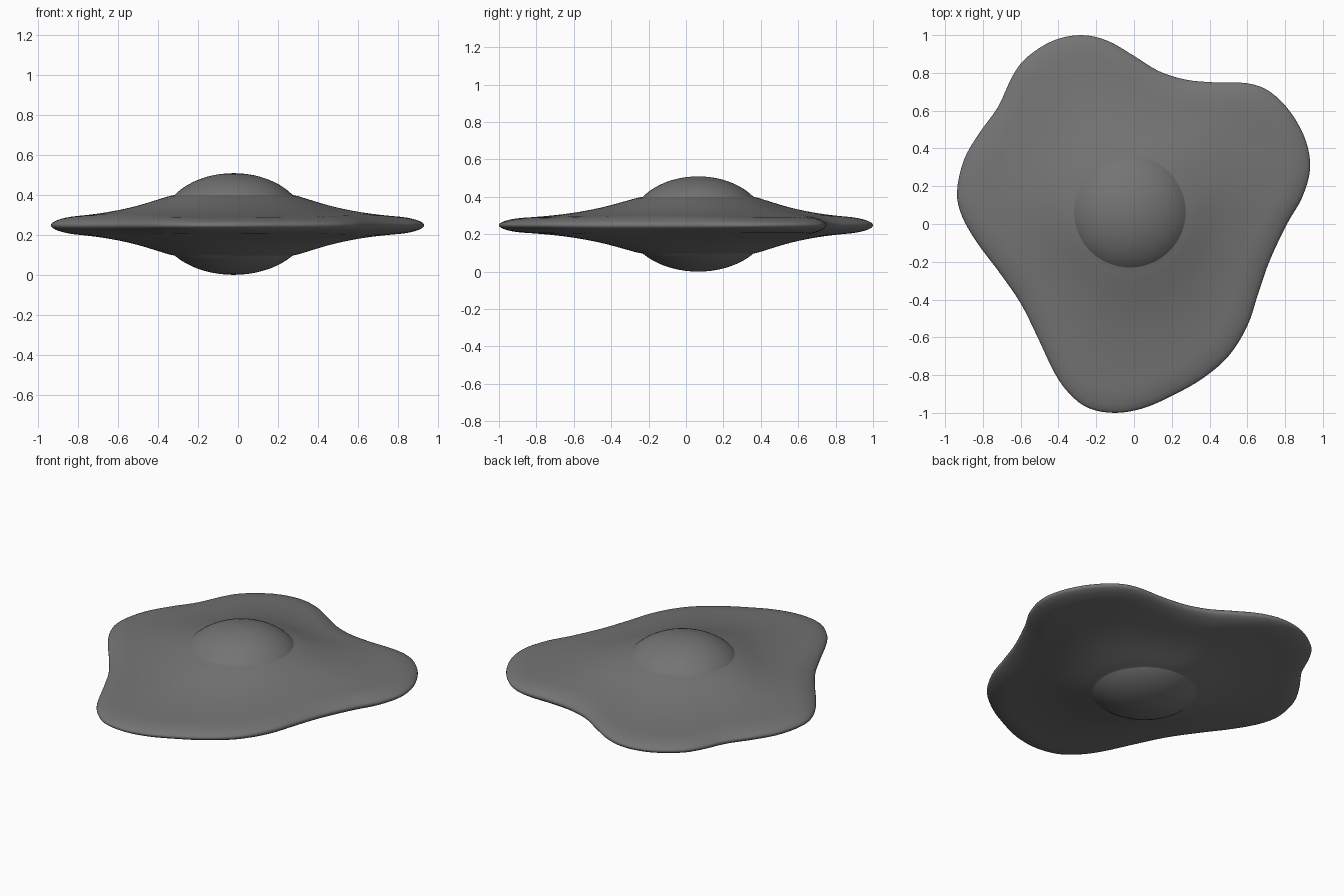
import bpy, bmesh, math
from mathutils import Vector

if "Cube" in bpy.data.objects:
    bpy.data.objects.remove(bpy.data.objects["Cube"])

MID = 0.248       # mid height of the white
YOLK_MID = 0.2545
CENTER = Vector((-0.022, 0.065))
YOLK_R = 0.293    # where the yolk meets the white

# egg white outline, counterclockwise from the right
OUTLINE = [(.932, .29), (.91, .44), (.83, .59), (.72, .70), (.60, .745), (.42, .75),
           (.27, .765), (.13, .81), (0, .89), (-.14, .97), (-.28, 1), (-.43, .97),
           (-.57, .88), (-.645, .78), (-.72, .62), (-.82, .48), (-.90, .34), (-.937, .17),
           (-.91, .04), (-.83, -.10), (-.71, -.26), (-.60, -.42), (-.51, -.60),
           (-.42, -.79), (-.34, -.90), (-.24, -.975), (-.10, -1), (.05, -.975),
           (.20, -.91), (.36, -.82), (.50, -.70), (.60, -.54), (.66, -.36),
           (.72, -.19), (.81, 0), (.89, .14)]
# half thickness of the white: 0 = yolk circle, 1 = average rim
HEIGHTS = [(-.6, .195), (-.3, .180), (0, .156), (.14, .127), (.29, .097), (.43, .076),
           (.57, .060), (.71, .049), (.85, .041), (1, .035), (1.2, .029), (1.5, .025)]
STEPS = [-.6, -.3, -.1] + [i / 20 for i in range(17)] + [.84, .88, .91, .94, .96, .98, .99, .996, 1]
LIP = 0.13        # width of the rounded rim

grey = bpy.data.materials.new("dark_grey")
grey.diffuse_color = (0.175, 0.175, 0.175, 1)
grey.use_nodes = True
grey.node_tree.nodes["Principled BSDF"].inputs["Base Color"].default_value = grey.diffuse_color


def catmull(pts, steps):
    """Closed smooth curve through the points."""
    pts = [Vector(p) for p in pts]
    n = len(pts)
    out = []
    for i in range(n):
        a, b, c, d = (pts[(i + k) % n] for k in (-1, 0, 1, 2))
        for s in range(steps):
            t = s / steps
            out.append(0.5 * (2 * b + (c - a) * t + (2 * a - 5 * b + 4 * c - d) * t**2
                              + (3 * b - a - 3 * c + d) * t**3))
    return out


def height(u):
    for (u0, h0), (u1, h1) in zip(HEIGHTS, HEIGHTS[1:]):
        if u <= u1:
            return h0 + (h1 - h0) * (u - u0) / (u1 - u0)
    return HEIGHTS[-1][1]


def soft_height(u):
    return height(u) if u < 0 else sum(height(max(0, u + k * .03)) for k in (-2, -1, 0, 1, 2)) / 5


def point(p, u, side):
    """Point of the white between the centre, the yolk circle and the rim."""
    ray = p - CENTER
    length = ray.length
    if u < 0:
        r, v, lip = YOLK_R * (1 + u), u, 1
    else:
        r = YOLK_R + (length - YOLK_R) * u
        v = 0.5 * u + 0.5 * (r - YOLK_R) / 0.69
        lip = math.sqrt(max(0, 1 - max(0, 1 - (length - r) / LIP) ** 2))
    return (*(CENTER + ray * (r / length)), MID + side * soft_height(v) * lip)


# egg white: rings from the top centre over the rim to the bottom centre
path = [(u, 1) for u in STEPS] + [(u, -1) for u in STEPS[-2::-1]]
bm = bmesh.new()
outline = catmull(OUTLINE, 4)
rings = [[bm.verts.new(point(p, u, side)) for p in outline] for u, side in path]
n = len(outline)
for lo, hi in zip(rings, rings[1:]):
    for i in range(n):
        j = (i + 1) % n
        bm.faces.new((lo[i], hi[i], hi[j], lo[j]))
bm.faces.new(rings[0])
bm.faces.new(rings[-1][::-1])
bmesh.ops.recalc_face_normals(bm, faces=bm.faces)
for f in bm.faces:
    f.smooth = True
mesh = bpy.data.meshes.new("egg_white")
bm.to_mesh(mesh)
bm.free()
mesh.materials.append(grey)
bpy.context.collection.objects.link(bpy.data.objects.new("egg_white", mesh))

# yolk: flattened sphere, slightly wider underneath
bpy.ops.mesh.primitive_uv_sphere_add(segments=64, ring_count=32, radius=1,
                                     location=(*CENTER, YOLK_MID))
yolk = bpy.context.object
yolk.name = "yolk"
for v in yolk.data.vertices:
    wide = 0.36 if v.co.z > 0 else 0.377
    v.co = (v.co.x * wide, v.co.y * wide, v.co.z * YOLK_MID)
yolk.data.materials.append(grey)
bpy.ops.object.shade_smooth()
